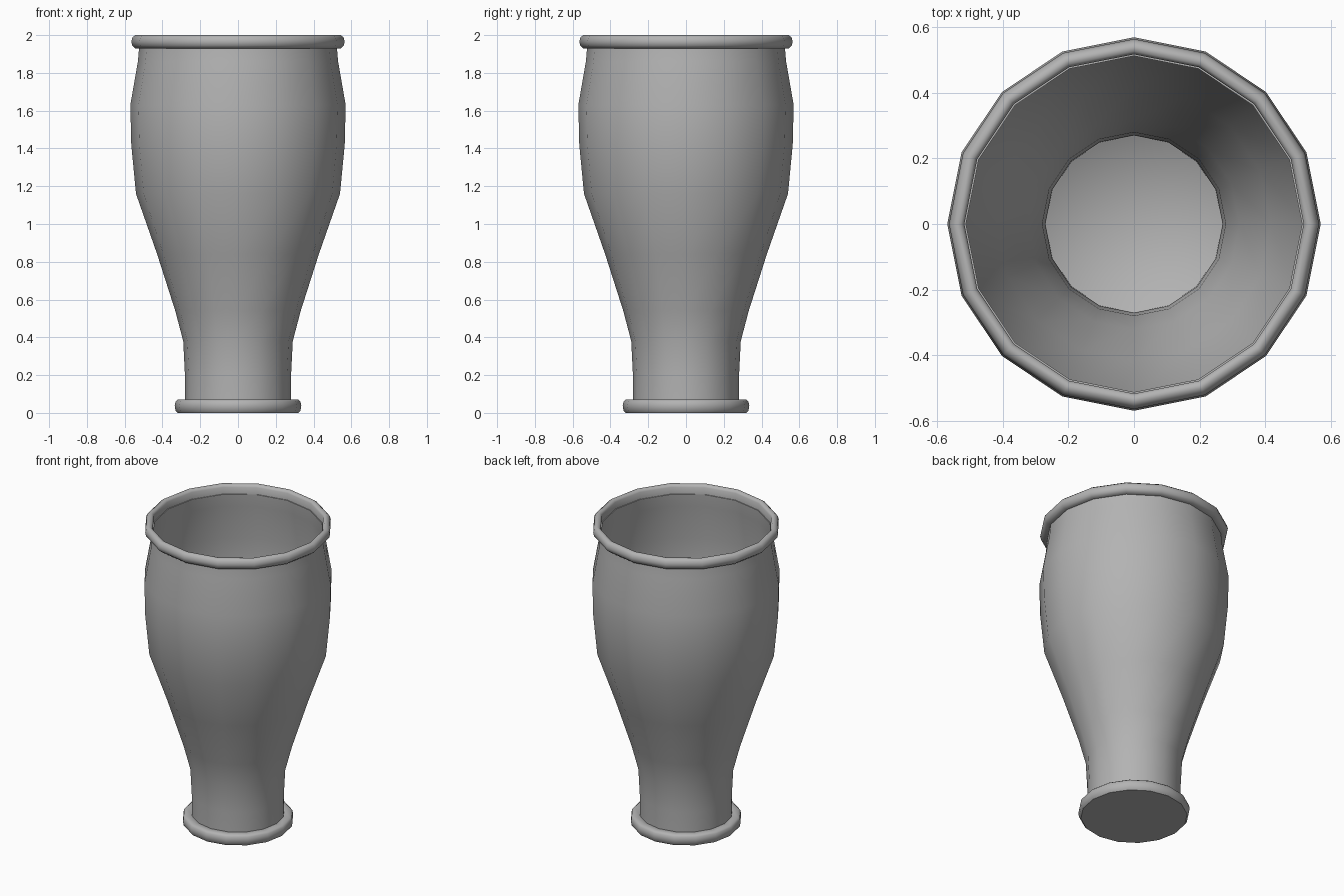
import bpy, bmesh, math

if "Cube" in bpy.data.objects:
    bpy.data.objects.remove(bpy.data.objects["Cube"])

SIDES = 16
clay = bpy.data.materials.new("dark_grey")
clay.diffuse_color = (0.45, 0.45, 0.45, 1)
clay.use_nodes = True
clay.node_tree.nodes["Principled BSDF"].inputs["Base Color"].default_value = clay.diffuse_color


def lathe(name, profile, closed=False, sharp=60):
    """Revolve (radius, z) points around z; radius 0 makes a pole."""
    bm = bmesh.new()
    rings = []
    for r, z in profile:
        if r == 0:
            rings.append([bm.verts.new((0, 0, z))] * SIDES)
        else:
            rings.append([bm.verts.new((r * math.cos(2 * math.pi * i / SIDES),
                                        r * math.sin(2 * math.pi * i / SIDES), z))
                          for i in range(SIDES)])
    pairs = list(zip(rings, rings[1:]))
    if closed:
        pairs.append((rings[-1], rings[0]))
    for a, b in pairs:
        for i in range(SIDES):
            j = (i + 1) % SIDES
            quad = list(dict.fromkeys((a[i], a[j], b[j], b[i])))
            bm.faces.new(quad)
    bmesh.ops.recalc_face_normals(bm, faces=bm.faces)
    mesh = bpy.data.meshes.new(name)
    bm.to_mesh(mesh)
    bm.free()
    mesh.materials.append(clay)
    obj = bpy.data.objects.new(name, mesh)
    bpy.context.collection.objects.link(obj)
    bpy.ops.object.select_all(action='DESELECT')
    obj.select_set(True)
    bpy.context.view_layer.objects.active = obj
    bpy.ops.object.shade_smooth_by_angle(angle=math.radians(sharp))
    return obj


# Thin-walled body, from the neck up to the mouth
outer = [(0.28, 0.065), (0.281, 0.2), (0.29, 0.38), (0.332, 0.54), (0.428, 0.84),
         (0.54, 1.16), (0.565, 1.42), (0.57, 1.63), (0.53, 1.86), (0.523, 1.94)]
wall = 0.01
inner = [(r - wall, z) for r, z in reversed(outer)]
lathe("vase_body", outer + inner, closed=True)

# Rounded lip around the mouth
lathe("rim", [(0.518, 1.93), (0.544, 1.93), (0.56, 1.945), (0.565, 1.966),
              (0.559, 1.988), (0.544, 2.0), (0.528, 1.998), (0.518, 1.985)], closed=True)

# Rounded foot with the inner floor on top
lathe("foot", [(0, 0), (0.32, 0), (0.331, 0.013), (0.335, 0.037), (0.331, 0.06),
               (0.32, 0.07), (0.275, 0.07), (0.266, 0.06), (0, 0.06)], sharp=50)
